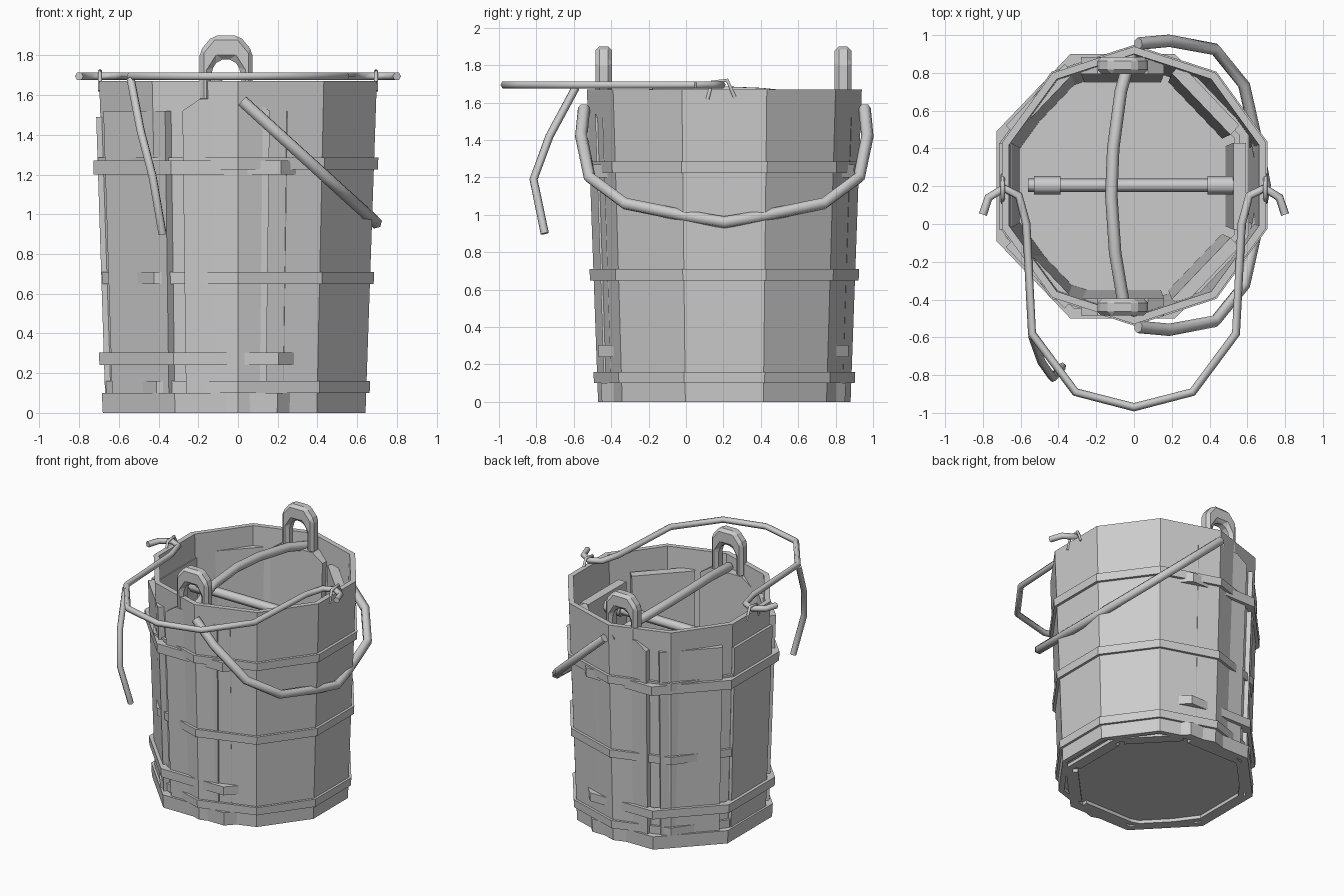
import bpy, bmesh, math
from mathutils import Vector

if "Cube" in bpy.data.objects:
    bpy.data.objects.remove(bpy.data.objects["Cube"], do_unlink=True)

grey = bpy.data.materials.new("plain_grey")
grey.use_nodes = True
grey.diffuse_color = (0.6, 0.6, 0.6, 1)
grey.node_tree.nodes["Principled BSDF"].inputs["Base Color"].default_value = (0.6, 0.6, 0.6, 1)

CY = 0.205                       # shared depth of both bucket centres
INNER = Vector((-0.06, 0.2, 0))  # centre of the stave bucket
SQUASH = 0.955                   # stave bucket is slightly narrow in x


def finish(name, bm):
    bmesh.ops.recalc_face_normals(bm, faces=bm.faces)
    mesh = bpy.data.meshes.new(name)
    bm.to_mesh(mesh)
    bm.free()
    ob = bpy.data.objects.new(name, mesh)
    bpy.context.collection.objects.link(ob)
    mesh.materials.append(grey)
    return ob


def lathe(name, profile, sides, turn, centre, sx=1.0):
    """Spin a closed (radius, z) profile into a faceted ring or vessel."""
    bm = bmesh.new()
    rows = []
    for i in range(sides):
        a = turn + math.tau * i / sides
        rows.append([bm.verts.new((centre[0] + sx * r * math.cos(a),
                                   centre[1] + r * math.sin(a), z)) for r, z in profile])
    n = len(profile)
    for i in range(sides):
        p, q = rows[i], rows[(i + 1) % sides]
        for j in range(n):
            k = (j + 1) % n
            bm.faces.new((p[j], q[j], q[k], p[k]))
    bmesh.ops.remove_doubles(bm, verts=bm.verts, dist=0.0001)
    return finish(name, bm)


def hoop(name, r_in, r_low, r_high, z0, z1, *where):
    return lathe(name, [(r_in, z0), (r_low, z0), (r_high, z1), (r_in, z1)], *where)


def bar(name, points, radius):
    """Faceted rod along a polyline."""
    cu = bpy.data.curves.new(name, "CURVE")
    cu.dimensions = "3D"
    cu.bevel_depth = radius
    cu.bevel_resolution = 1
    cu.use_fill_caps = True
    sp = cu.splines.new("POLY")
    sp.points.add(len(points) - 1)
    for p, co in zip(sp.points, points):
        p.co = (*co, 1)
    ob = bpy.data.objects.new(name, cu)
    bpy.context.collection.objects.link(ob)
    cu.materials.append(grey)
    bpy.ops.object.select_all(action="DESELECT")
    ob.select_set(True)
    bpy.context.view_layer.objects.active = ob
    bpy.ops.object.convert(target="MESH")
    return ob


def plank(name, outline, angle, thick, bevel=0.0):
    """Extrude a (width, z) outline as a leaning stave facing the given angle."""
    out = Vector((math.cos(angle), math.sin(angle), 0))
    side = Vector((-out.y, out.x, 0))
    bm = bmesh.new()

    def layer(depth):
        vs = []
        for u, z in outline:
            reach = 0.635 + 0.05 * min(z, 1.5) / 1.5 - depth
            p = out * reach + side * u
            vs.append(bm.verts.new(INNER + Vector((p.x * SQUASH, p.y, z))))
        return vs
    a, b = layer(0), layer(thick)
    bm.faces.new(a)
    bm.faces.new(b[::-1])
    for i in range(len(a)):
        j = (i + 1) % len(a)
        bm.faces.new((a[i], b[i], b[j], a[j]))
    ob = finish(name, bm)
    if bevel:
        m = ob.modifiers.new("chamfer", "BEVEL")
        m.width, m.segments = bevel, 1
    return ob


# Ten-sided bucket with recessed base and three hoops
ten = (10, -math.pi / 2, (0, CY))
lathe("bucket_wall", [(0, 0.025), (0.635, 0.025), (0.635, 0), (0.675, 0),
                      (0.735, 1.67), (0.695, 1.67), (0.635, 0.12), (0, 0.12)], *ten)
for name, r, z in (("lower_hoop", 0.697, 0.10), ("middle_hoop", 0.718, 0.65),
                   ("upper_hoop", 0.74, 1.225)):
    hoop(name, r - 0.04, r, r + 0.003, z, z + 0.06, *ten)

# Eight-sided bucket of separate staves, with two tall pierced lugs
for i in range(8):
    angle = i * math.tau / 8
    if i in (2, 6):
        where = "back" if i == 2 else "front"
        plank(where + "_lug_stave", [(-0.21, 0), (0.21, 0), (0.23, 1.52),
                                     (0.14, 1.58), (-0.14, 1.58), (-0.23, 1.52)], angle, 0.09)
        half = [(0.14, 1.56), (0.14, 1.82), (0.07, 1.9)]
        hole = [(0.04, 1.78), (0.08, 1.72), (0.08, 1.56)]
        arch = half + [(-u, z) for u, z in half[::-1]]
        arch += [(-u, z) for u, z in hole[::-1]] + hole
        plank(where + "_lug", arch, angle, 0.09, 0.022)
    else:
        top = 1.52 if i % 2 else 1.49
        plank("stave_%d" % i, [(-0.21, 0), (0.21, 0), (0.23, top), (-0.23, top)], angle, 0.07)

flat = 1 / math.cos(math.pi / 8)
eight = (8, math.pi / 8, INNER, SQUASH)
for name, a0, a1, z0, z1 in (("stave_base_ring", 0.65, 0.655, 0, 0.10),
                             ("stave_lower_hoop", 0.668, 0.67, 0.24, 0.305),
                             ("stave_upper_hoop", 0.698, 0.70, 1.20, 1.27)):
    hoop(name, (a0 - 0.05) * flat, a0 * flat, a1 * flat, z0, z1, *eight)

# Side bail hanging against the left wall
half = [(0.75, 1.57), (0.765, 1.42), (0.72, 1.2), (0.53, 1.06), (0.21, 0.995)]
drop = [(-d, z) for d, z in half] + [(0, 0.96)] + half[::-1]
bar("hanging_bail", [((1.59 - z) * 1.1, CY + d, z) for d, z in drop], 0.033)

# Wire bail lying over the front, with hooked ends
half = [(0.8, 0.05), (0.77, 0.14), (0.69, 0.19), (0.61, 0.15), (0.57, 0.0),
        (0.54, -0.58), (0.31, -0.89)]
loop = [(-x, y) for x, y in half] + [(0, -0.97)] + half[::-1]
bar("wire_bail", [(x, y, 1.695) for x, y in loop], 0.022)
for s, side in ((1, "left"), (-1, "right")):
    bar(side + "_staple", [(s * 0.695, y, z) for y, z in
                           ((0.115, 1.62), (0.14, 1.71), (0.22, 1.72), (0.26, 1.63))], 0.011)

# Loose rod hanging off the wire bail
bar("loose_rod", [(-0.54, -0.59, 1.68), (-0.49, -0.73, 1.42),
                  (-0.43, -0.815, 1.19), (-0.38, -0.755, 0.9)], 0.022)

# Bowed handle through both lugs
bar("lug_handle", [(-0.01, 0.92, 1.57), (-0.07, 0.7, 1.62), (-0.11, 0.4, 1.65),
                   (-0.12, 0.15, 1.66), (-0.1, -0.15, 1.65), (-0.05, -0.45, 1.6)], 0.033)

# Crossbar inside, with thicker grips
bar("crossbar", [(-0.56, 0.205, 1.4), (0.5, 0.205, 1.4)], 0.035)
for s, x in (("right", -0.53), ("left", 0.39)):
    bar(s + "_grip", [(x, 0.205, 1.4), (x + 0.14, 0.205, 1.4)], 0.05)
